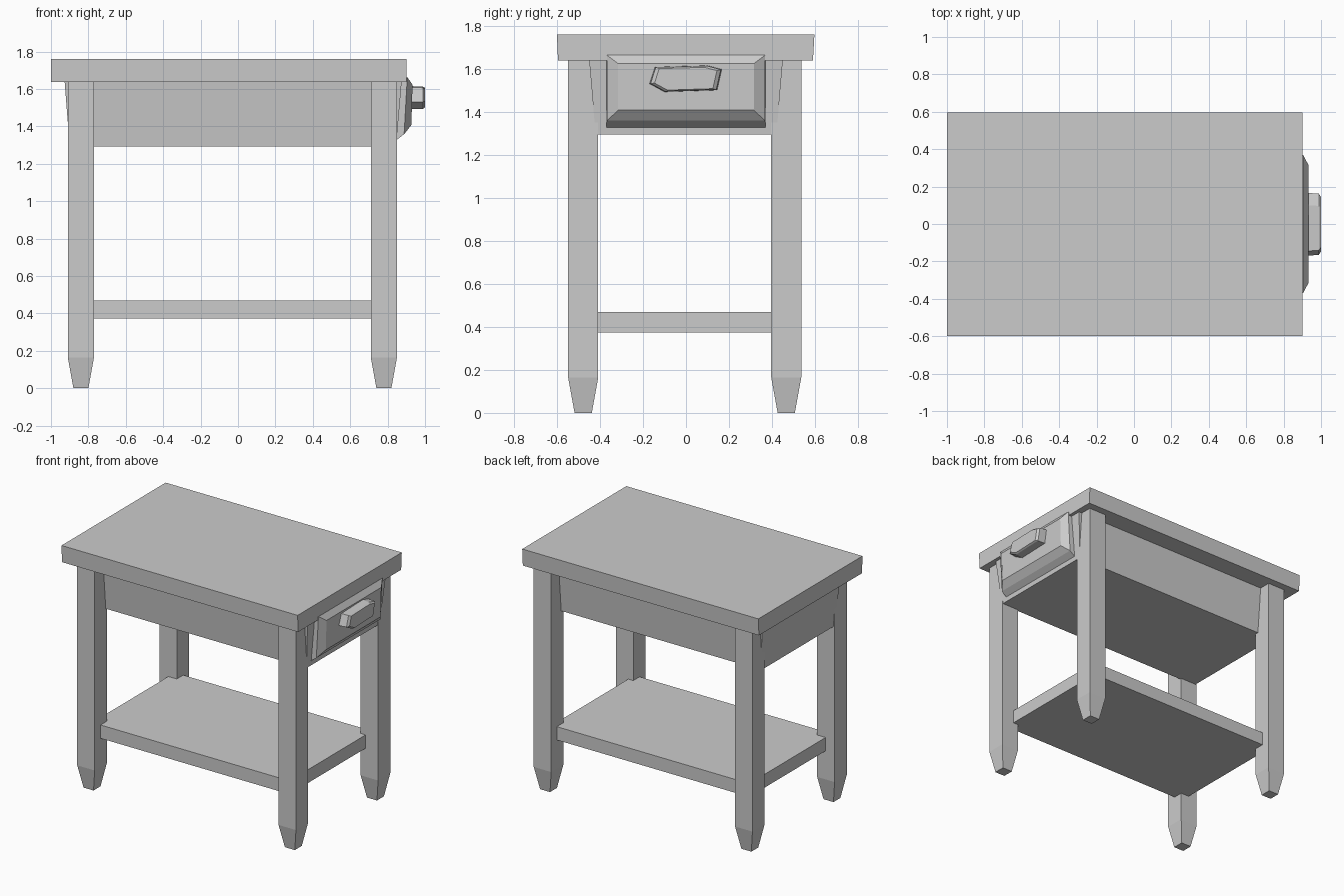
import bpy
import bmesh

if "Cube" in bpy.data.objects:
    bpy.data.objects.remove(bpy.data.objects["Cube"])

grey = bpy.data.materials.new("plain grey")
grey.diffuse_color = (0.6, 0.6, 0.6, 1)
grey.use_nodes = True
grey.node_tree.nodes["Principled BSDF"].inputs["Base Color"].default_value = grey.diffuse_color


def loft(name, rings):
    """Solid through matching rings of points, capped at both ends."""
    bm = bmesh.new()
    loops = [[bm.verts.new(p) for p in ring] for ring in rings]
    n = len(loops[0])
    for a, b in zip(loops, loops[1:]):
        for i in range(n):
            j = (i + 1) % n
            bm.faces.new((a[i], a[j], b[j], b[i]))
    bm.faces.new(loops[0][::-1])
    bm.faces.new(loops[-1])
    bmesh.ops.recalc_face_normals(bm, faces=bm.faces)
    mesh = bpy.data.meshes.new(name)
    bm.to_mesh(mesh)
    bm.free()
    mesh.materials.append(grey)
    obj = bpy.data.objects.new(name, mesh)
    bpy.context.collection.objects.link(obj)
    return obj


def rect(x0, x1, y0, y1, z):
    return [(x0, y0, z), (x1, y0, z), (x1, y1, z), (x0, y1, z)]


# Table top, very slightly skewed
loft("table_top", [rect(-1, 0.9, -0.595, 0.59, 1.637),
                   rect(-1, 0.9, -0.6, 0.597, 1.76)])

# Square legs with tapered feet
for side, x in (("left", -0.84), ("right", 0.78)):
    for end, y in (("front", -0.478), ("back", 0.466)):
        rings = [rect(x - r, x + r, y - r, y + r, z)
                 for r, z in ((0.04, 0), (0.07, 0.165), (0.07, 1.64))]
        loft(f"{end}_{side}_leg", rings)

# Drawer case, flaring slightly towards the top
loft("drawer_case", [rect(-0.9, 0.845, -0.42, 0.42, 1.293),
                     rect(-0.927, 0.875, -0.45, 0.45, 1.64)])

# Lower shelf
loft("shelf", [rect(-0.838, 0.75, -0.48, 0.47, z) for z in (0.373, 0.47)])


# Drawer front: leaning panel with a bevelled rim
def panel(xb, xt, y, zb, zt):
    return [(xb, -y, zb), (xb, y, zb), (xt, y, zt), (xt, -y, zt)]


loft("drawer_front", [panel(0.845, 0.86, 0.37, 1.325, 1.63),
                      panel(0.888, 0.905, 0.368, 1.358, 1.663),
                      panel(0.927, 0.933, 0.315, 1.407, 1.623)])

# Faceted drawer handle
outline = [(-0.17, 1.53), (-0.1, 1.492), (0.145, 1.5),
           (0.167, 1.597), (0.1, 1.615), (-0.145, 1.608)]
loft("drawer_handle", [[(x, y * s, 1.552 + (z - 1.552) * s) for y, z in outline]
                       for x, s in ((0.92, 1), (0.988, 0.97), (1.0, 0.86))])
